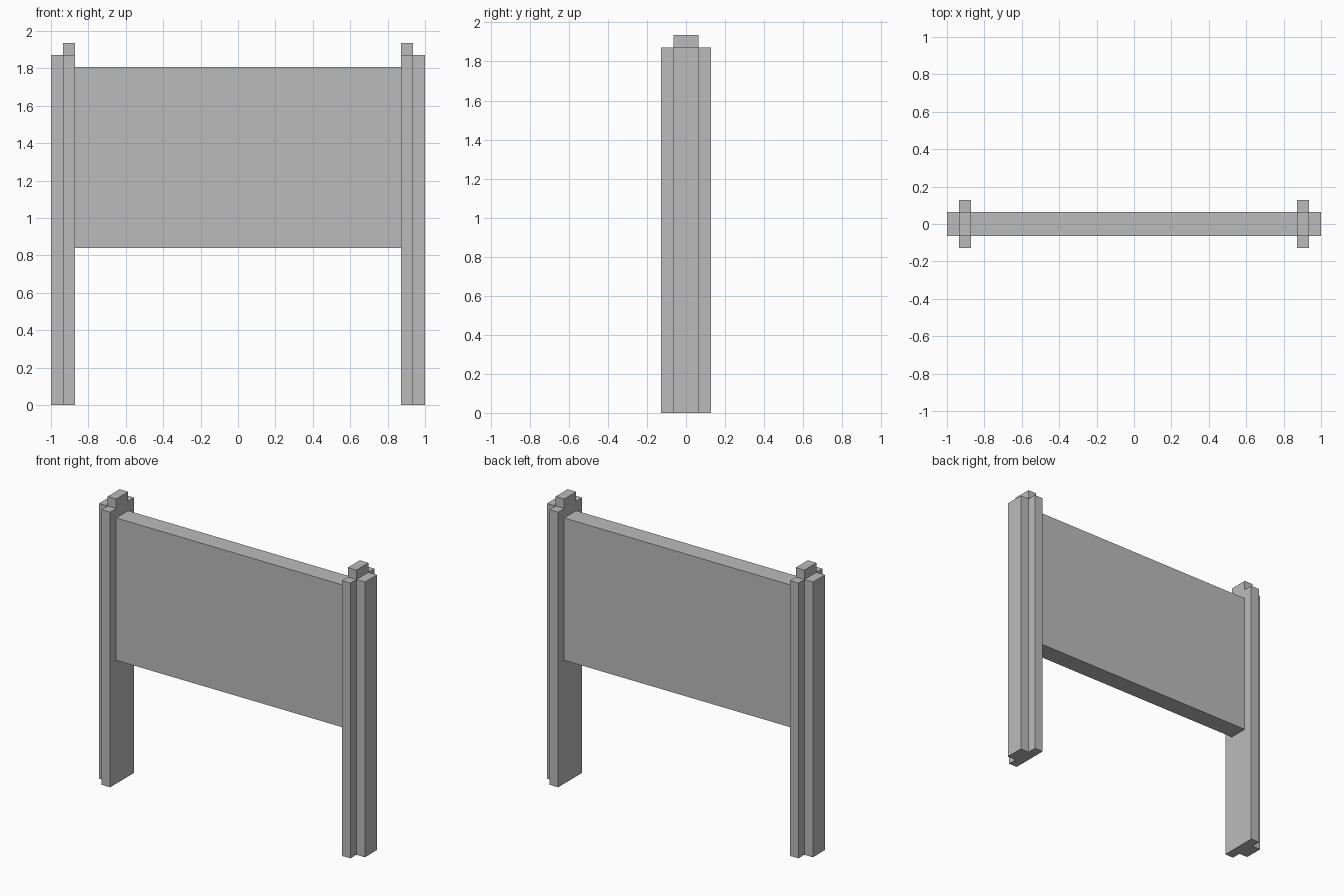
import bpy

cube = bpy.data.objects.get("Cube")
if cube:
    bpy.data.objects.remove(cube, do_unlink=True)

U = 2 / 31  # one plank thickness

GREY = (0.5, 0.5, 0.5, 1)
grey = bpy.data.materials.new("plain grey")
grey.use_nodes = True
grey.diffuse_color = GREY
grey.node_tree.nodes["Principled BSDF"].inputs["Base Color"].default_value = GREY


def box(name, x, y, z):
    """Box from (low, high) ranges given in plank thicknesses."""
    ranges = (x, y, z)
    bpy.ops.mesh.primitive_cube_add(size=1, location=[(a + b) / 2 * U for a, b in ranges])
    obj = bpy.context.object
    obj.name = name
    obj.scale = [abs(b - a) * U for a, b in ranges]
    bpy.ops.object.transform_apply(location=False, rotation=False, scale=True)
    obj.data.materials.append(grey)
    return obj


# Board hung between the posts
box("board", (-13.5, 13.5), (-1, 1), (13, 28))

# T-shaped posts: wide inner plank, narrow outer rib, small cap
for side, s in (("left", 1), ("right", -1)):
    box(side + "_post_plank", (s * 13.5, s * 14.5), (-2, 2), (0, 29))
    box(side + "_post_rib", (s * 14.5, s * 15.5), (-1, 1), (0, 29))
    box(side + "_post_cap", (s * 13.5, s * 14.5), (-1, 1), (29, 30))
